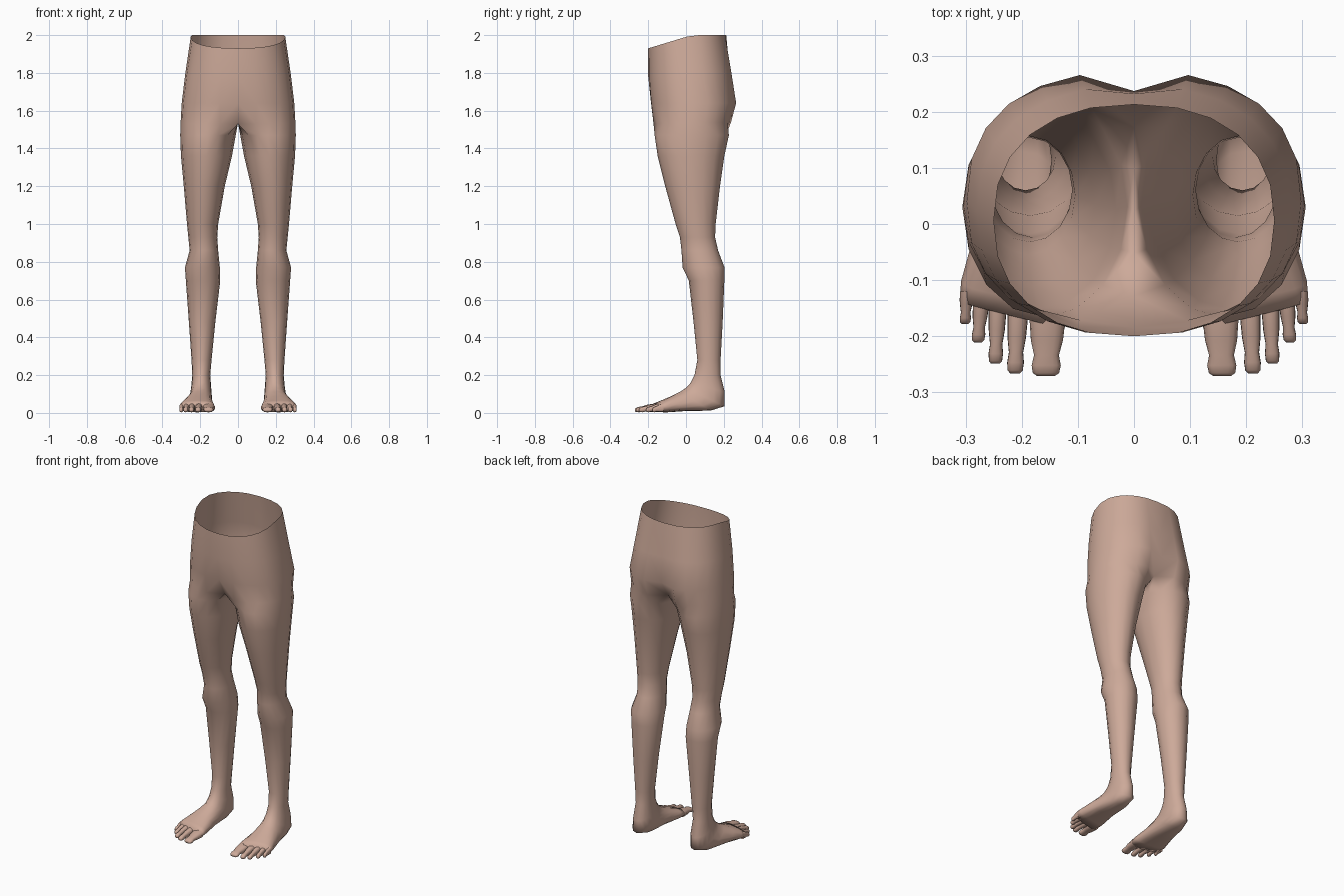
import bpy, bmesh, math

if "Cube" in bpy.data.objects:
    bpy.data.objects.remove(bpy.data.objects["Cube"])

skin = bpy.data.materials.new("skin")
skin.diffuse_color = (0.61, 0.40, 0.32, 1)
skin.use_nodes = True
skin.node_tree.nodes["Principled BSDF"].inputs["Base Color"].default_value = skin.diffuse_color

OUT, INN = 12, 4            # segments round the outside / along the inner side
N = OUT + INN


def power(v, n):
    return math.copysign(abs(v) ** (2 / n), v)


def oval(x0, x1, yf, zf, yb, zb, n=2.0, skew=0.0):
    """Closed ring between a front/top point and a back/bottom point."""
    cx, rx, pts = (x0 + x1) / 2, (x1 - x0) / 2, []
    for j in range(N):
        a = -135 + 270 * j / OUT if j <= OUT else 135 + 90 * (j - OUT) / INN
        a = math.radians(a)
        dx, s = rx * power(math.cos(a), n), (1 + power(math.sin(a), n)) / 2
        pts.append((cx + dx, yf + (yb - yf) * s + skew * dx, zf + (zb - zf) * s))
    return pts


def half_hip(rx, yf, zf, yb, zb, dent_f, dent_b, n):
    """D-shaped ring whose straight side lies on the mirror plane."""
    pts = []
    for j in range(OUT + 1):
        a = math.radians(-90 + 180 * j / OUT)
        s = (1 + power(math.sin(a), n)) / 2
        x = rx * power(max(0, math.cos(a)), n) if 0 < j < OUT else 0
        y = yf + (yb - yf) * s
        y += dent_f if j == 0 else -dent_b if j == OUT else 0
        pts.append((x, y, min(2.0, zf + (zb - zf) * s)))
    f, b = pts[0], pts[-1]
    for k in range(1, INN):
        t = k / INN
        pts.append((0, b[1] + (f[1] - b[1]) * t, b[2] + (f[2] - b[2]) * t))
    return pts


def loft(bm, rings):
    loops = [[bm.verts.new(p) for p in r] for r in rings]
    for a, b in zip(loops, loops[1:]):
        for j in range(N):
            k = (j + 1) % N
            q = (a[j], a[k], b[k], b[j])
            if max(abs(v.co.x) for v in q) > 1e-5:     # leave the centre open
                bm.faces.new(q)
    bm.faces.new(loops[-1])


def finish(bm, name):
    loose = [v for v in bm.verts if not v.link_faces]
    bmesh.ops.delete(bm, geom=loose, context='VERTS')
    bmesh.ops.recalc_face_normals(bm, faces=bm.faces)
    me = bpy.data.meshes.new(name)
    bm.to_mesh(me)
    bm.free()
    me.materials.append(skin)
    for p in me.polygons:
        p.use_smooth = True
    ob = bpy.data.objects.new(name, me)
    bpy.context.collection.objects.link(ob)
    m = ob.modifiers.new("mirror", 'MIRROR')
    m.use_clip = True
    m.merge_threshold = 0.0005


# hips, open at the waist
rings = [half_hip(*r) for r in (
    (.250, -.200, 1.93, .213, 2.055, 0, 0, 2.3),
    (.280, -.200, 1.78, .247, 1.80, 0, .015, 2.3),
    (.298, -.190, 1.64, .272, 1.64, .005, .035, 2.4),
    (.304, -.178, 1.53, .245, 1.54, .05, .07, 2.3))]

# thigh, knee, calf: inner x, outer x, front y, back y, height
for x0, x1, yf, yb, z in (
        (.012, .306, -.166, .227, 1.47), (.032, .302, -.150, .203, 1.36),
        (.070, .287, -.110, .180, 1.20), (.105, .270, -.055, .157, 1.00),
        (.110, .263, -.032, .154, .93), (.105, .256, -.024, .170, .86),
        (.096, .281, -.018, .204, .77), (.094, .276, .015, .203, .70),
        (.120, .260, .040, .194, .48), (.140, .246, .060, .183, .28)):
    rings.append(oval(x0, x1, yf, z, yb, z))

# ankle, heel and foot: rings swing from level to upright
for r in ((.147, .242, .045, .20, .183, .20, 2.0, 0),
          (.142, .248, .025, .16, .205, .11, 2.1, 0),
          (.138, .256, .000, .132, .203, .035, 2.3, 0),
          (.137, .268, -.030, .113, .130, .012, 2.5, 0),
          (.133, .290, -.080, .088, .000, .010, 2.6, .05),
          (.124, .308, -.130, .066, -.100, .003, 2.6, .15),
          (.123, .311, -.164, .050, -.158, .004, 2.6, .25)):
    rings.append(oval(*r))
bm = bmesh.new()
loft(bm, rings)
finish(bm, "hips_legs_and_feet")

# toes: base centre x, tip centre x, half width, base y, tip y
bm = bmesh.new()
for xb, xt, w, yb, yt in ((.154, .157, .026, -.165, -.271),
                          (.207, .212, .015, -.160, -.266),
                          (.243, .247, .013, -.150, -.249),
                          (.272, .278, .012, -.135, -.211),
                          (.298, .301, .010, -.120, -.178)):
    toe = []
    for t, s, lo, hi in ((0, 1.25, .006, .050), (.4, 1.1, .006, .043),
                         (.65, .85, .008, .034), (.82, 1.0, .003, .032),
                         (.95, .9, .005, .026), (1, .6, .009, .021)):
        cx, y = xb + (xt - xb) * t, yb + (yt - yb) * t
        toe.append(oval(cx - w * s, cx + w * s, y, hi, y, lo, 2.4))
    loft(bm, toe)
finish(bm, "toes")
